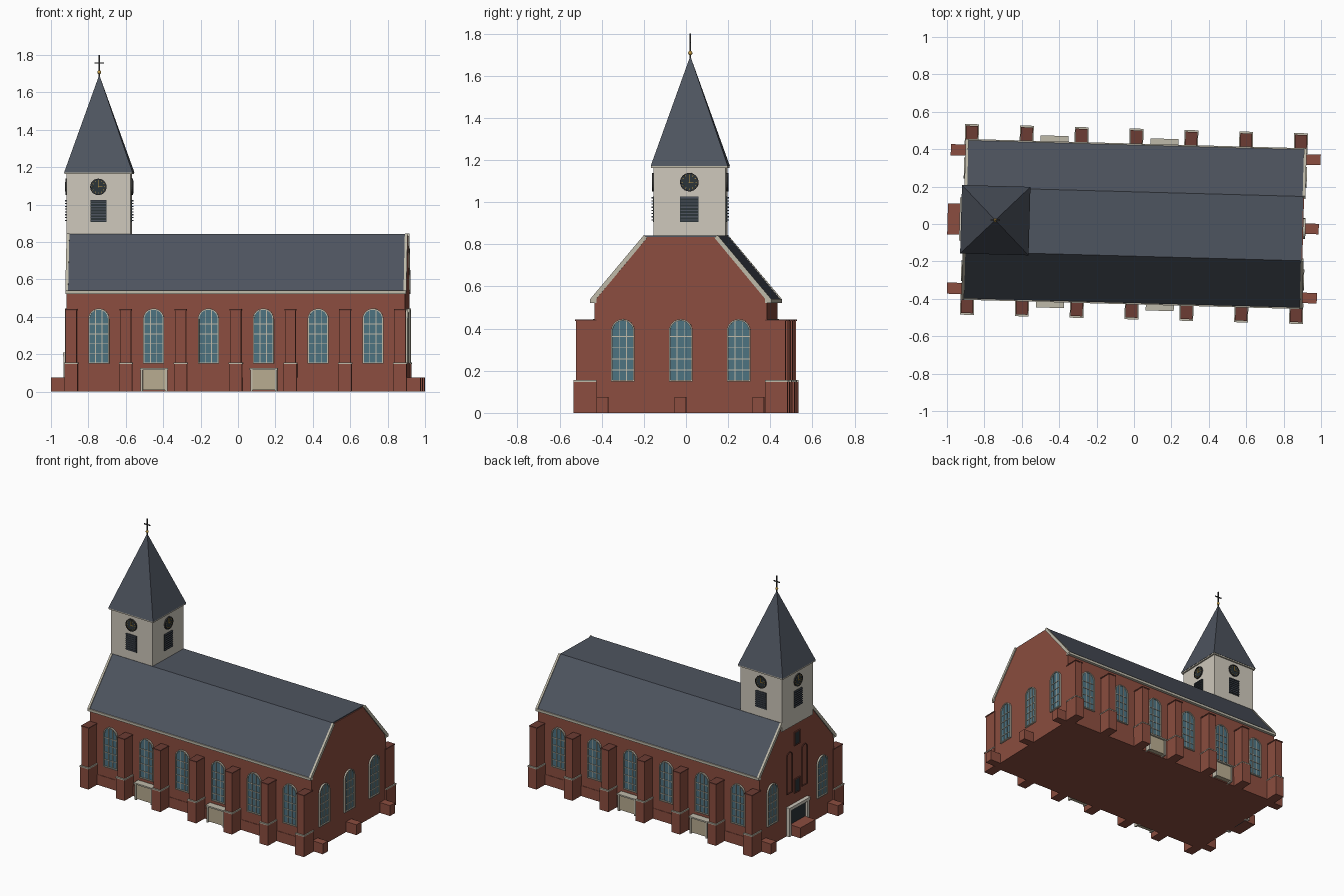
import bpy, bmesh, math
from mathutils import Matrix, Vector

if "Cube" in bpy.data.objects:
    bpy.data.objects.remove(bpy.data.objects["Cube"])

TURN = Matrix.Rotation(-0.0275, 4, 'Z')      # whole church is slightly turned
COLORS = {
    'brick': (0.26, 0.075, 0.05), 'brick_dark': (0.15, 0.045, 0.033),
    'slate': (0.076, 0.089, 0.115), 'plaster': (0.62, 0.58, 0.50),
    'trim': (0.52, 0.49, 0.40), 'stone': (0.48, 0.41, 0.28),
    'glass': (0.075, 0.17, 0.22), 'dark': (0.025, 0.035, 0.04),
    'gold': (0.55, 0.33, 0.06), 'iron': (0.03, 0.03, 0.03)}
mats, parts = {}, {}
for n, c in COLORS.items():
    mats[n] = bpy.data.materials.new(n)
    mats[n].diffuse_color = (*c, 1)


def get(name, mat):
    return parts.setdefault(name, (bmesh.new(), mat))[0]


def prism(name, mat, frame, pts, y0, y1):
    """Extrude an x-z outline from y0 to y1 in the given frame."""
    bm = get(name, mat)
    a = [bm.verts.new(frame @ Vector((x, y0, z))) for x, z in pts]
    b = [bm.verts.new(frame @ Vector((x, y1, z))) for x, z in pts]
    bm.faces.new(a)
    bm.faces.new(b[::-1])
    for i in range(len(a)):
        j = (i + 1) % len(a)
        bm.faces.new((a[j], a[i], b[i], b[j]))


def ring(name, mat, frame, outer, inner, y0, y1):
    """Frame between two matching outlines."""
    bm = get(name, mat)
    rows = [[bm.verts.new(frame @ Vector((x, y, z))) for x, z in p]
            for p, y in ((outer, y0), (outer, y1), (inner, y1), (inner, y0))]
    n = len(outer)
    for k in range(4):
        r, s = rows[k], rows[(k + 1) % 4]
        for i in range(n):
            j = (i + 1) % n
            bm.faces.new((r[i], r[j], s[j], s[i]))


def box(name, mat, frame, x0, x1, y0, y1, z0, z1):
    prism(name, mat, frame, [(x0, z0), (x1, z0), (x1, z1), (x0, z1)], y0, y1)


def arch(x, hw, z0, z1, n=12):
    zc = z1 - hw
    return [(x - hw, z0), (x + hw, z0)] + [
        (x + hw * math.cos(math.pi * i / n), zc + hw * math.sin(math.pi * i / n))
        for i in range(n + 1)]


def disc(x, z, r, n=24):
    return [(x + r * math.cos(2 * math.pi * i / n), z + r * math.sin(2 * math.pi * i / n))
            for i in range(n)]


def window(frame, x, wall):
    z0, z1, hw = 0.15, 0.445, 0.056
    prism('window_glass', 'glass', frame, arch(x, hw - .003, z0 + .003, z1 - .003), -wall - .004, -wall + .01)
    ring('window_frames', 'trim', frame, arch(x, hw, z0, z1), arch(x, hw - .007, z0 + .007, z1 - .007),
         -wall - .012, -wall + .01)
    for i in range(1, 5):
        z = z0 + .053 * i
        box('window_bars', 'trim', frame, x - .05, x + .05, -wall - .008, -wall, z - .002, z + .002)
    for dx in (-.017, .017):
        box('window_bars', 'trim', frame, x + dx - .002, x + dx + .002, -wall - .008, -wall, z0, z1 - .009)


R = [Matrix.Rotation(k * math.pi / 2, 4, 'Z') for k in range(4)]   # south, east, north, west
S, E, N, W = R
HW, HL, TOP = 0.41, 0.905, 0.835

# brick nave with flat-topped gables
prism('nave_walls', 'brick', E,
      [(-HW, 0), (HW, 0), (HW, .53), (.168, TOP), (-.168, TOP), (-HW, .53)], -HL, HL)
# slate roof shell and gable trim strips
roof = [(-.425, .537), (-.41, .53), (-.16, TOP - .01), (.16, TOP - .01), (.41, .53), (.425, .537),
        (.172, .843), (-.172, .843)]
prism('roof', 'slate', E, roof, -.9, .9)
for s in (-1, 1):
    strip = [(s * .43, .540), (s * .41, .53), (s * .160, TOP - .004), (s * .174, .845)]
    for e in (-1, 1):
        prism('gable_trim', 'trim', E, strip, e * .897, e * .912)
for f in (S, N):
    box('eave_trim', 'trim', f, -.91, .91, -.43, -.40, .522, .54)
    box('plinth', 'brick', f, -HL, HL, -HW - .003, -HW + .02, 0, .075)

# side buttresses, windows and stone hatches
for f in (S, N):
    for i in range(7):
        x = -.88 + i * .2933
        box('buttresses', 'brick', f, x - .029, x + .029, -.498, -.40, 0, .435)
        box('buttresses', 'brick', f, x - .035, x + .035, -.508, -.40, 0, .147)
        box('buttress_ledges', 'trim', f, x - .037, x + .037, -.510, -.40, .147, .155)
        box('buttress_caps', 'brick_dark', f, x - .032, x + .032, -.501, -.40, .435, .443)
    for i in range(6):
        window(f, -.7333 + i * .2933, HW)
    for x in (-.437, .15):
        x = x if f is S else -x
        box('side_hatches', 'stone', f, x - .066, x + .066, -.447, -.40, .008, .118)
        box('hatch_frames', 'trim', f, x - .075, x + .075, -.460, -.40, .116, .126)
        for s in (-1, 1):
            box('hatch_frames', 'trim', f, x + s * .066 - .006, x + s * .066 + .006, -.453, -.40, .0, .118)

# end walls: windows and low footing blocks
for x in (-.275, 0, .275):
    window(E, x, HL)
    if x:
        window(W, x, HL)
for x in (-.37, 0, .37):
    box('footing_blocks', 'brick', E, x - .028, x + .028, -.988, -.88, 0, .075)
    if x:
        box('footing_blocks', 'brick', W, x - .03, x + .03, -.99, -.88, 0, .075)

# west entrance: step, door, niches and small openings
box('entrance_step', 'brick', W, -.083, .083, -.997, -.88, 0, .075)
box('entrance_door', 'dark', W, -.09, .09, -HL - .006, -HL + .01, 0, .19)
for s in (-1, 1):
    box('entrance_frame', 'plaster', W, s * .1 - .011, s * .1 + .011, -HL - .024, -HL + .01, 0, .19)
    ring('west_niches', 'brick_dark', W, arch(s * .082, .032, .30, .60), arch(s * .082, .027, .305, .595),
         -HL - .006, -HL + .01)
box('entrance_frame', 'plaster', W, -.115, .115, -HL - .028, -HL + .01, .188, .21)
for z0, z1 in ((.285, .38), (.63, .72)):
    box('west_openings', 'dark', W, -.028, .028, -HL - .005, -HL + .01, z0, z1)
    ring('west_opening_frames', 'brick_dark', W,
         [(-.032, z0 - .004), (.032, z0 - .004), (.032, z1 + .004), (-.032, z1 + .004)],
         [(-.026, z0 + .002), (.026, z0 + .002), (.026, z1 - .002), (-.026, z1 - .002)], -HL - .009, -HL + .01)

# tower
T = Matrix.Translation((-.742, 0, 0))
TH = .171
box('tower', 'plaster', T, -TH, TH, -TH, TH, .78, 1.17)
box('tower_cornice', 'trim', T, -.181, .181, -.181, .181, 1.163, 1.173)
for r in R:
    f = T @ r
    # clock
    prism('clock_faces', 'dark', f, disc(0, 1.095, .042), -TH - .006, -TH + .01)
    ring('clock_rims', 'iron', f, disc(0, 1.095, .044), disc(0, 1.095, .039), -TH - .010, -TH + .01)
    for i in range(12):
        g = f @ Matrix.Translation((0, 0, 1.095)) @ Matrix.Rotation(i * math.pi / 6, 4, 'Y')
        box('clock_marks', 'gold', g, -.0015, .0015, -TH - .008, -TH, .030, .036)
        if i in (0, 3):
            box('clock_hands', 'gold', g, -.002, .002, -TH - .009, -TH, -.003, .029 if i == 0 else .021)
    # louvred sound opening
    box('louver_backs', 'dark', f, -.043, .043, -TH - .004, -TH + .01, .906, 1.026)
    for i in range(8):
        z = .913 + i * .015
        prism('louver_slats', 'slate', f, [(-.041, z), (.041, z), (.041, z + .006), (-.041, z + .006)],
              -TH - .011, -TH)

# spire, ball and cross
bm = get('spire', 'slate')
bmesh.ops.create_cone(bm, cap_ends=True, segments=4, radius1=.183 * math.sqrt(2), radius2=.001, depth=.52,
                      matrix=T @ Matrix.Translation((0, 0, 1.432)) @ Matrix.Rotation(math.pi / 4, 4, 'Z'))
bmesh.ops.create_uvsphere(get('finial_ball', 'gold'), u_segments=16, v_segments=10, radius=.010,
                          matrix=T @ Matrix.Translation((0, 0, 1.708)))
box('cross', 'iron', T, -.003, .003, -.003, .003, 1.68, 1.80)
box('cross', 'iron', T, -.026, .026, -.003, .003, 1.755, 1.761)

# turn every part into an object
for name, (bm, mat) in parts.items():
    bmesh.ops.recalc_face_normals(bm, faces=bm.faces)
    bm.transform(TURN)
    me = bpy.data.meshes.new(name)
    for p in bm.faces:
        p.smooth = name == 'finial_ball'
    bm.to_mesh(me)
    bm.free()
    me.materials.append(mats[mat])
    bpy.context.collection.objects.link(bpy.data.objects.new(name, me))

for m in bpy.data.materials:
    if m.users and not m.is_grease_pencil:
        m.use_nodes = True
        m.node_tree.nodes["Principled BSDF"].inputs["Base Color"].default_value = m.diffuse_color
